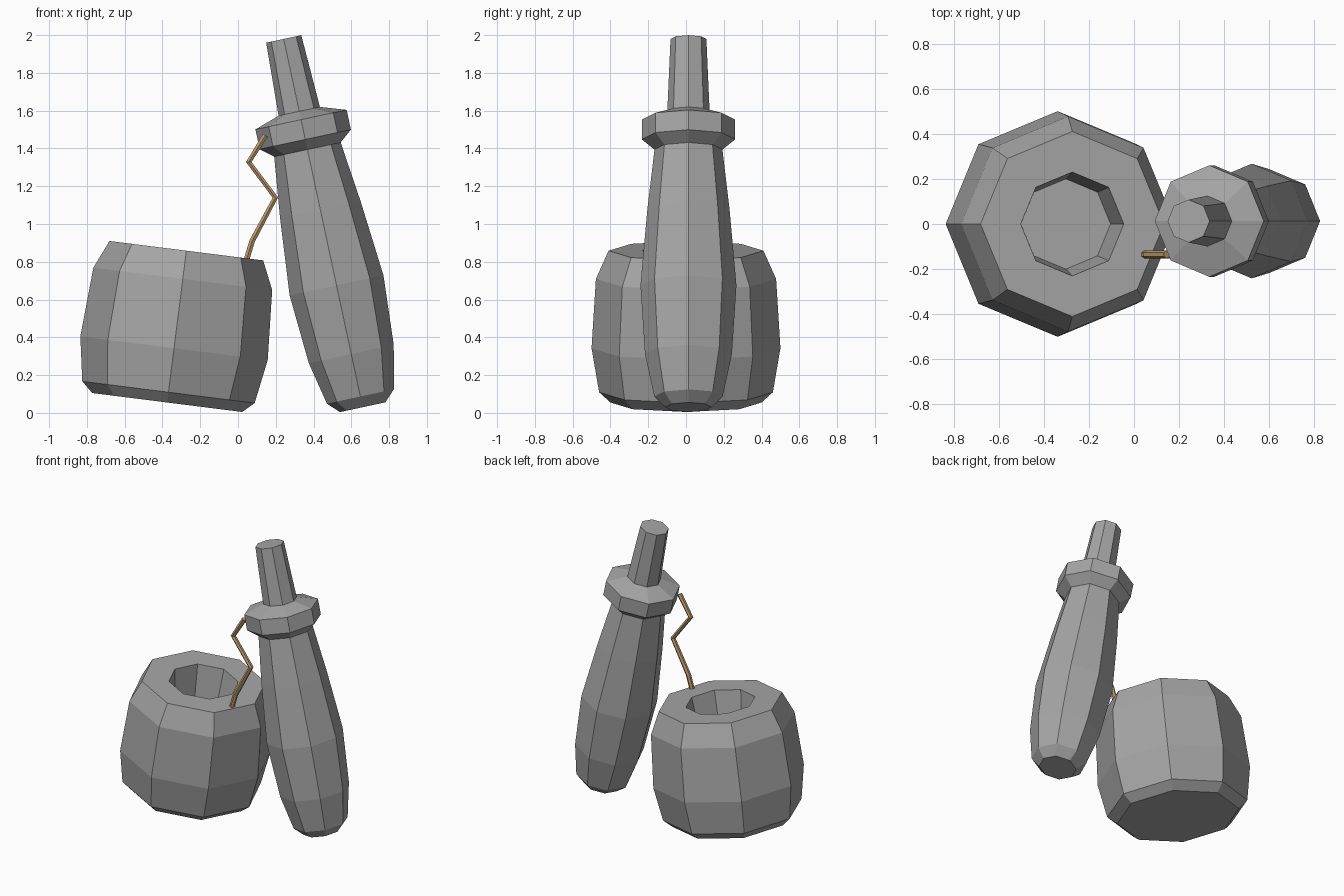
import bpy, bmesh
from math import sin, cos, tau, radians

SIDES = 8

cube = bpy.data.objects.get("Cube")
if cube:
    bpy.data.objects.remove(cube, do_unlink=True)


def material(name, colour):
    mat = bpy.data.materials.new(name)
    mat.use_nodes = True
    mat.diffuse_color = (*colour, 1)
    mat.node_tree.nodes["Principled BSDF"].inputs["Base Color"].default_value = (*colour, 1)
    return mat


def lathe(name, profile, base, tilt, mat):
    """Turn a (radius, height) profile into a capped faceted solid."""
    bm = bmesh.new()
    rings = [[bm.verts.new((r * cos(tau * i / SIDES), r * sin(tau * i / SIDES), h))
              for i in range(SIDES)] for r, h in profile]
    for low, high in zip(rings, rings[1:]):
        for i in range(SIDES):
            j = (i + 1) % SIDES
            bm.faces.new((low[i], low[j], high[j], high[i]))
    bm.faces.new(rings[0][::-1])
    bm.faces.new(rings[-1])
    mesh = bpy.data.meshes.new(name)
    bm.to_mesh(mesh)
    bm.free()
    mesh.materials.append(mat)
    obj = bpy.data.objects.new(name, mesh)
    obj.location = base
    obj.rotation_euler.y = radians(tilt)
    bpy.context.scene.collection.objects.link(obj)
    return obj


stone = material("grey stone", (0.38, 0.38, 0.38))
twine = material("tan twine", (0.50, 0.33, 0.16))

# Barrel-shaped mortar, its profile running over the rim and into the bowl
mortar_profile = [(0.40, 0), (0.46, 0.055), (0.50, 0.29), (0.477, 0.66),
                  (0.41, 0.81), (0.23, 0.81), (0.20, 0.58)]
lathe("mortar", mortar_profile, (-0.375, 0, 0.055), 7.2, stone)

# Pestle: swelling club, collar and thin handle in one turned piece
pestle_profile = [(0.123, 0), (0.181, 0.058), (0.23, 0.288), (0.254, 0.66),
                  (0.218, 1.068), (0.18, 1.395), (0.247, 1.45), (0.247, 1.557),
                  (0.112, 1.602), (0.095, 1.994)]
lathe("pestle", pestle_profile, (0.66, 0.013, 0.03), -12.1, stone)

# Crooked cord linking the mortar rim to the pestle collar
path = [(0.045, 0.81), (0.075, 0.91), (0.198, 1.14), (0.057, 1.328), (0.145, 1.47)]
curve = bpy.data.curves.new("cord", 'CURVE')
curve.dimensions = '3D'
curve.bevel_depth = 0.017
curve.bevel_resolution = 1
curve.use_fill_caps = True
spline = curve.splines.new('POLY')
spline.points.add(len(path) - 1)
spline.use_smooth = False
for point, (x, z) in zip(spline.points, path):
    point.co = (x, -0.135, z, 1)
curve.materials.append(twine)
bpy.context.scene.collection.objects.link(bpy.data.objects.new("cord", curve))
